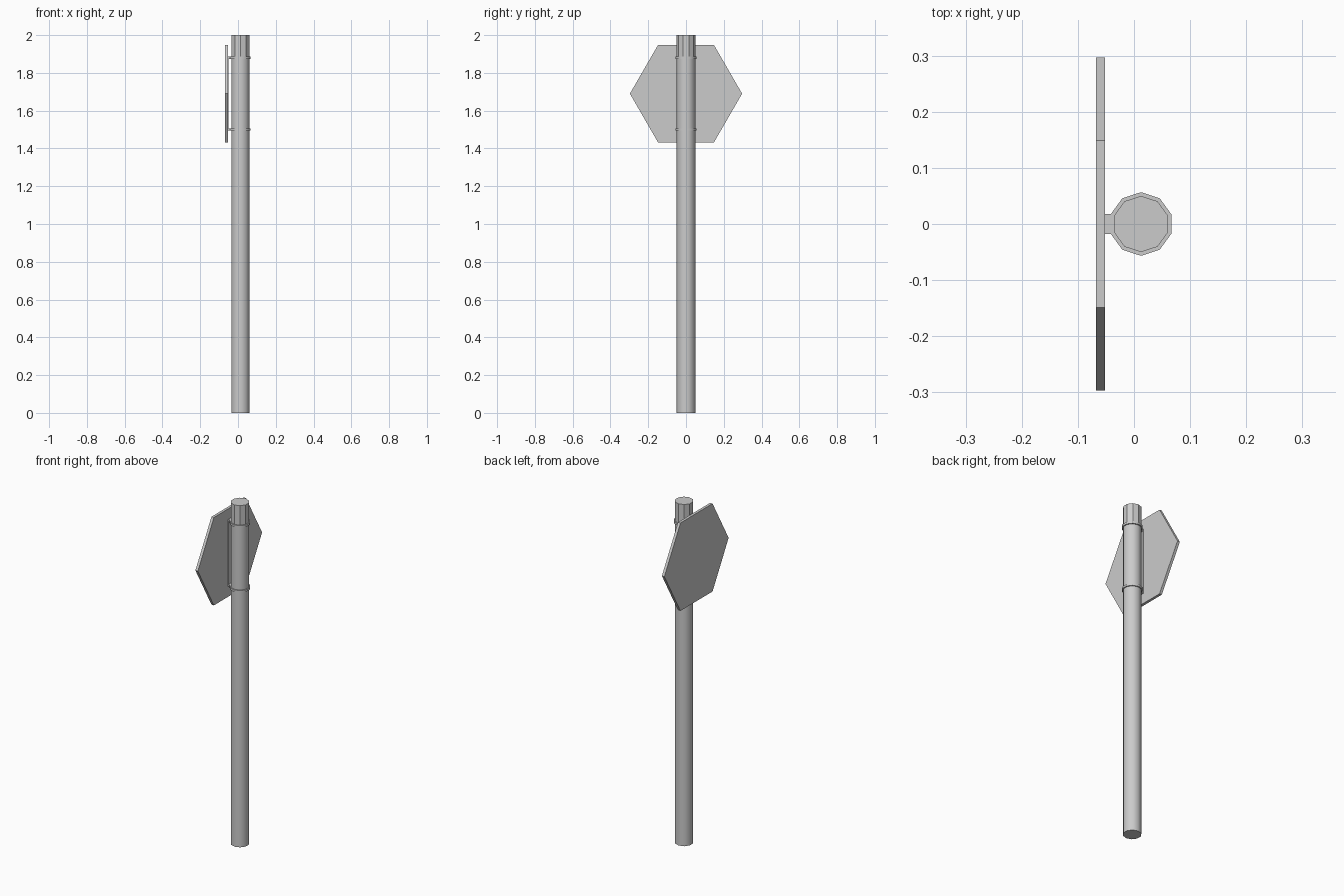
import bpy, bmesh, math
from mathutils import Vector

if "Cube" in bpy.data.objects:
    bpy.data.objects.remove(bpy.data.objects["Cube"])

SIDES = 10
POLE_X, POLE_R, CLAMP_R = 0.0125, 0.05, 0.0567
SIGN_Z, CLAMP_OFF, CLAMP_H = 1.69, 0.19, 0.006
BACK_X, FRONT_X = -0.052, -0.068      # sign faces


def finish(name, bm):
    bmesh.ops.recalc_face_normals(bm, faces=bm.faces)
    mesh = bpy.data.meshes.new(name)
    bm.to_mesh(mesh)
    bm.free()
    obj = bpy.data.objects.new(name, mesh)
    bpy.context.collection.objects.link(obj)
    return obj


def prism_x(name, pts, x0, x1):
    """Extrude a y/z outline along x."""
    bm = bmesh.new()
    face = bm.faces.new([bm.verts.new((x0, y, z)) for y, z in pts])
    ext = bmesh.ops.extrude_face_region(bm, geom=[face])
    verts = [v for v in ext["geom"] if isinstance(v, bmesh.types.BMVert)]
    bmesh.ops.translate(bm, verts=verts, vec=(x1 - x0, 0, 0))
    return finish(name, bm)


# Ten-sided pole with two raised clamp bands
profile = [(POLE_R, 0)]
for zc in (SIGN_Z - CLAMP_OFF, SIGN_Z + CLAMP_OFF):
    lo, hi = zc - CLAMP_H, zc + CLAMP_H
    profile += [(POLE_R, lo), (CLAMP_R, lo), (CLAMP_R, hi), (POLE_R, hi)]
profile.append((POLE_R, 2))

bm = bmesh.new()
angles = [math.radians(18 + 36 * k) for k in range(SIDES)]
rings = [[bm.verts.new((POLE_X + r * math.cos(a), r * math.sin(a), z)) for a in angles]
         for r, z in profile]
tabs = []
for i, (lo, hi) in enumerate(zip(rings, rings[1:])):
    for k in range(SIDES):
        n = (k + 1) % SIDES
        f = bm.faces.new((lo[k], lo[n], hi[n], hi[k]))
        f.smooth = i < len(rings) - 2      # top stub is faceted
        if k == 4 and profile[i][0] == profile[i + 1][0] == CLAMP_R:
            tabs.append(f)
bm.faces.new(rings[0][::-1])
bm.faces.new(rings[-1])

# Clamp tabs reaching to the back of the sign
for f in tabs:
    new = bmesh.ops.extrude_discrete_faces(bm, faces=[f])["faces"][0]
    new.smooth = False
    for v in new.verts:
        v.co.x = BACK_X
bm.normal_update()
for e in bm.edges:
    e.smooth = e.calc_face_angle(0) < math.radians(40)
finish("pole_with_clamps", bm)

# Hexagonal sign plate
R = 0.297
hexagon = [(R * math.cos(math.radians(60 * k)), SIGN_Z + R * math.sin(math.radians(60 * k)))
           for k in range(6)]
prism_x("sign_plate", hexagon, FRONT_X, BACK_X)

# Thin mounting strip between the clamps
w, h = 0.0175, CLAMP_OFF + CLAMP_H
strip = [(-w, SIGN_Z - h), (w, SIGN_Z - h), (w, SIGN_Z + h), (-w, SIGN_Z + h)]
prism_x("mounting_strip", strip, BACK_X, BACK_X + 0.003)
